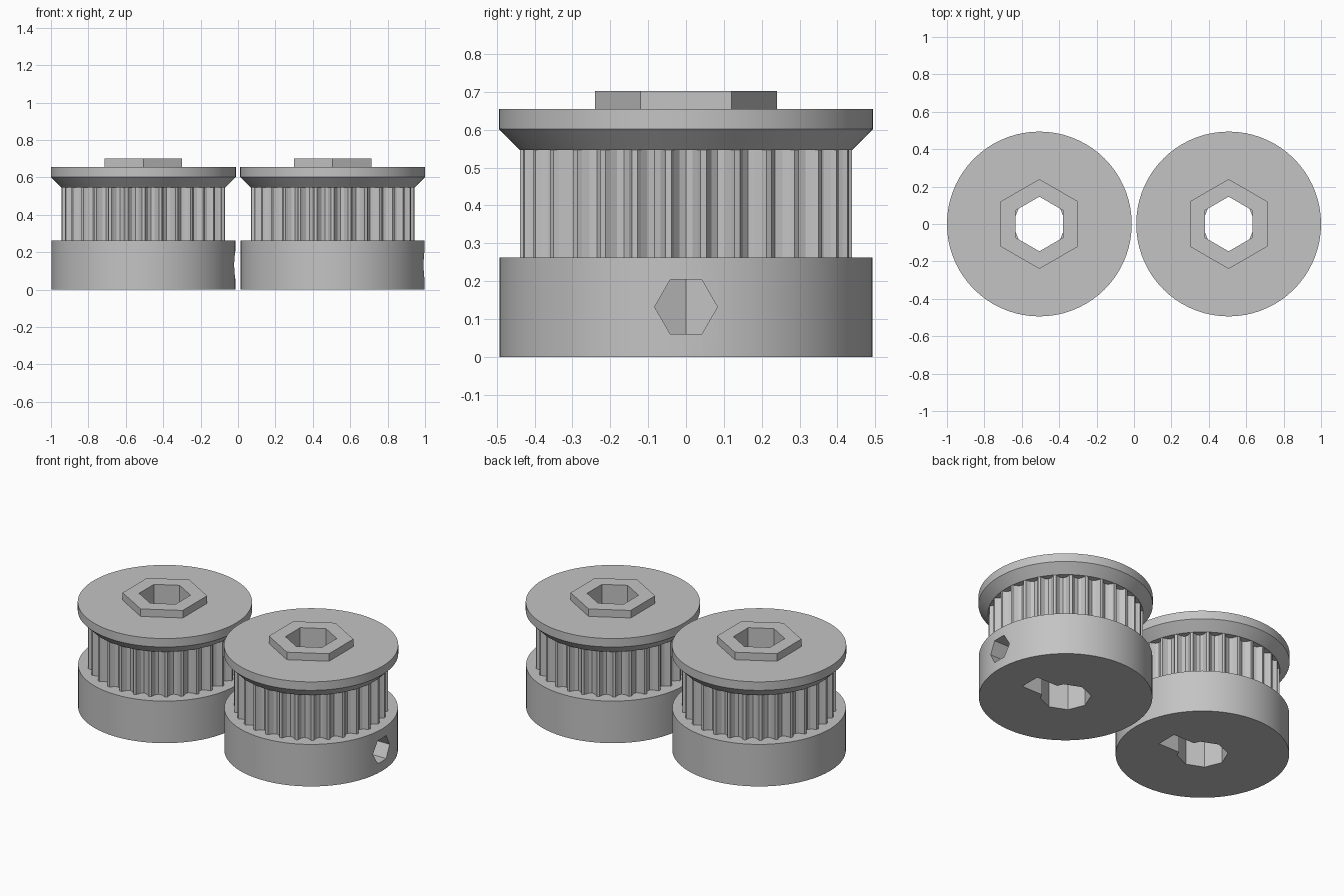
import bpy
import bmesh
from math import pi, sin, cos
from mathutils import Matrix

cube = bpy.data.objects.get("Cube")
if cube:
    bpy.data.objects.remove(cube, do_unlink=True)

GREY = (0.55, 0.55, 0.55, 1)
grey = bpy.data.materials.new("plain_grey")
grey.use_nodes = True
grey.diffuse_color = GREY
grey.node_tree.nodes["Principled BSDF"].inputs["Base Color"].default_value = GREY


def ring(radius, sides, start=0.0):
    """Points of a regular polygon."""
    angles = [start + 2 * pi * i / sides for i in range(sides)]
    return [(radius * cos(a), radius * sin(a)) for a in angles]


def toothed_outline(teeth, radius):
    """Belt pulley outline: one rounded groove per tooth."""
    groove = [(-0.038, 0), (-0.032, 0.012), (-0.019, 0.029), (0, 0.037),
              (0.019, 0.029), (0.032, 0.012), (0.038, 0)]
    points = []
    for i in range(teeth):
        a = 2 * pi * i / teeth
        for side, depth in groove:
            b = a + side / radius
            points.append(((radius - depth) * cos(b), (radius - depth) * sin(b)))
    return points


def loft(name, layers):
    """Solid through stacked outlines, each given as (points, z)."""
    bm = bmesh.new()
    rows = [[bm.verts.new((x, y, z)) for x, y in pts] for pts, z in layers]
    for low, high in zip(rows, rows[1:]):
        for i in range(len(low)):
            j = (i + 1) % len(low)
            bm.faces.new((low[i], low[j], high[j], high[i]))
    bm.faces.new(rows[0][::-1])
    bm.faces.new(rows[-1])
    bmesh.ops.recalc_face_normals(bm, faces=bm.faces)
    mesh = bpy.data.meshes.new(name)
    bm.to_mesh(mesh)
    bm.free()
    mesh.materials.append(grey)
    obj = bpy.data.objects.new(name, mesh)
    bpy.context.collection.objects.link(obj)
    return obj


def cut(obj, cutters):
    """Subtract the cutters and keep the result as plain mesh."""
    for c in cutters:
        mod = obj.modifiers.new("cut", 'BOOLEAN')
        mod.operation = 'DIFFERENCE'
        mod.solver = 'EXACT'
        mod.object = c
    bpy.context.view_layer.update()
    graph = bpy.context.evaluated_depsgraph_get()
    mesh = bpy.data.meshes.new_from_object(obj.evaluated_get(graph))
    obj.modifiers.clear()
    obj.data = mesh


# Solid parts of one pulley
base = loft("base", [(ring(0.492, 72), 0), (ring(0.492, 72), 0.263)])
teeth = toothed_outline(30, 0.438)
belt_drum = loft("belt_drum", [(teeth, 0.263), (teeth, 0.549)])
flange = loft("flange", [(ring(0.44, 72), 0.547), (ring(0.494, 72), 0.602),
                         (ring(0.494, 72), 0.655)])
boss = ring(0.24, 6, pi / 2)
hex_boss = loft("hex_boss", [(boss, 0.655), (boss, 0.702)])

# Cutters: shaft bores, screw hole and nut slot
hexagon = ring(0.146, 6, pi / 2)
hex_bore = loft("hex_bore_cutter", [(hexagon, -0.1), (hexagon, 0.9)])
octagon = ring(0.145, 8)
round_bore = loft("round_bore_cutter", [(octagon, -0.1), (octagon, 0.5)])
screw = ring(0.083, 6, pi / 2)
screw_hole = loft("screw_hole_cutter", [(screw, 0), (screw, 0.6)])
screw_hole.data.transform(Matrix.Translation((0, 0, 0.132)) @ Matrix.Rotation(pi / 2, 4, 'Y'))
slot = [(0.05, -0.066), (0.265, -0.066), (0.265, 0.066), (0.05, 0.066)]
nut_slot = loft("nut_slot_cutter", [(slot, -0.1), (slot, 0.132)])
cutters = [hex_bore, round_bore, screw_hole, nut_slot]

cut(base, [round_bore, screw_hole, nut_slot])
for part in (belt_drum, flange, hex_boss):
    cut(part, [hex_bore])
for c in cutters:
    bpy.data.objects.remove(c, do_unlink=True)

# Smooth the round walls, keep the edges crisp
parts = [base, belt_drum, flange, hex_boss]
for part in (base, flange):
    bpy.ops.object.select_all(action='DESELECT')
    part.select_set(True)
    bpy.context.view_layer.objects.active = part
    bpy.ops.object.shade_smooth_by_angle(angle=pi / 9)

# Place the pair of pulleys side by side
for part in parts:
    twin = part.copy()
    bpy.context.collection.objects.link(twin)
    name = part.name
    part.name = "left_" + name
    twin.name = "right_" + name
    part.location.x = 0.506
    twin.location.x = -0.506
